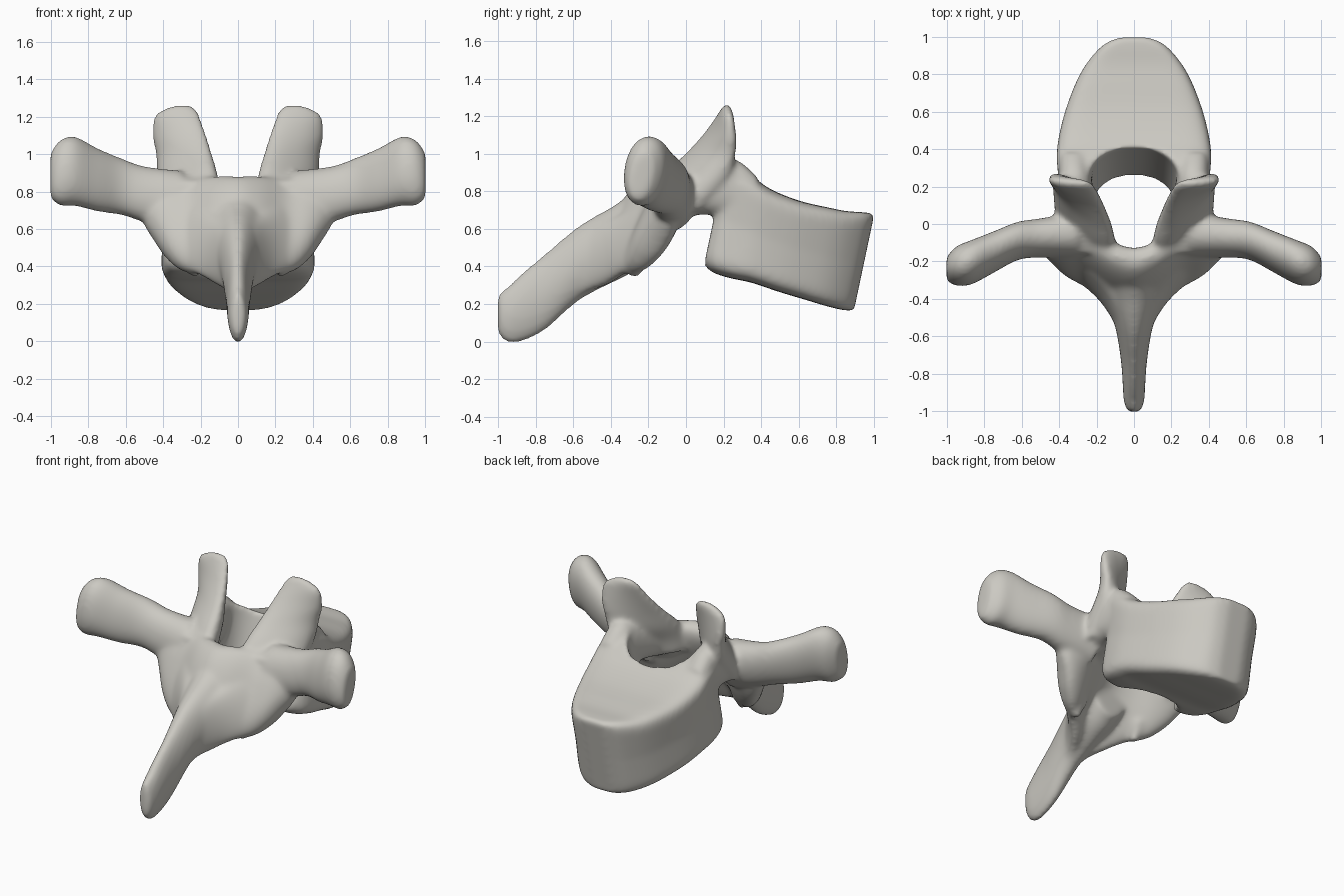
import bpy, bmesh, math
from mathutils import Vector

cube = bpy.data.objects.get("Cube")
if cube:
    bpy.data.objects.remove(cube)

bone = bpy.data.materials.new("pale_bone")
bone.use_nodes = True
colour = (0.60, 0.585, 0.54, 1)
bone.diffuse_color = colour
bone.node_tree.nodes["Principled BSDF"].inputs["Base Color"].default_value = colour


def flow(rows, steps=5):
    """Catmull-Rom interpolation of a list of number rows."""
    pts = [rows[0]] + list(rows) + [rows[-1]]
    out = []
    for a, b, c, d in zip(pts, pts[1:], pts[2:], pts[3:]):
        for k in range(steps):
            t = k / steps
            out.append([.5 * (2 * q + (r - p) * t + (2 * p - 5 * q + 4 * r - s) * t * t
                              + (3 * q - p - 3 * r + s) * t ** 3)
                        for p, q, r, s in zip(a, b, c, d)])
    return out + [list(rows[-1])]


def loft(bm, stations, power=2.0, sides=32, side=1):
    """Skin superellipse sections given as (centre, half axis u, half axis v)."""
    rings = []
    for centre, u, v in stations:
        ring = []
        for i in range(sides):
            a = math.tau * i / sides
            c, s = math.cos(a), math.sin(a)
            p = (Vector(centre) + Vector(u) * math.copysign(abs(c) ** (2 / power), c)
                 + Vector(v) * math.copysign(abs(s) ** (2 / power), s))
            ring.append(bm.verts.new((p.x * side, p.y, p.z)))
        rings.append(ring)
    faces = [bm.faces.new(rings[0]), bm.faces.new(rings[-1][::-1])]
    for a, b in zip(rings, rings[1:]):
        for i in range(sides):
            j = (i + 1) % sides
            faces.append(bm.faces.new((a[i], b[i], b[j], a[j])))
    bmesh.ops.recalc_face_normals(bm, faces=faces)


def finish(bm, name):
    mesh = bpy.data.meshes.new(name)
    bm.to_mesh(mesh)
    bm.free()
    ob = bpy.data.objects.new(name, mesh)
    bpy.context.collection.objects.link(ob)
    return ob


def bake(ob):
    """Replace the mesh with its modified result."""
    bpy.context.view_layer.update()
    graph = bpy.context.evaluated_depsgraph_get()
    mesh = bpy.data.meshes.new_from_object(ob.evaluated_get(graph))
    ob.modifiers.clear()
    ob.data = mesh


# Vertebral body: boxy sections along y, leaning with height (y, half width, bottom, top)
body_rows = [(.15, .36, .405, .92), (.2, .405, .365, .935), (.3, .425, .335, .88),
             (.4, .425, .315, .81), (.55, .392, .265, .75), (.7, .335, .22, .715),
             (.8, .28, .19, .695), (.88, .213, .17, .69), (.925, .155, .165, .685),
             (.95, .08, .165, .685)]
bm = bmesh.new()
loft(bm, [((0, y, (lo + hi) / 2), (w, 0, 0), (0, .055, (hi - lo) / 2))
          for y, w, lo, hi in flow(body_rows)], power=7, sides=48)
# Slight waist between the end plates
for v in bm.verts:
    level = (v.co.z - .66 + .25 * v.co.y) / .26
    v.co.x *= 1 - .06 * max(0, 1 - level * level)
body = finish(bm, "vertebral_body")

# Canal hollow in the rear of the body
bm = bmesh.new()
loft(bm, [((0, -.005, .2), (.22, 0, 0), (0, .22, 0)),
          ((0, .225, 1.0), (.245, 0, 0), (0, .235, 0))], 2.3)
cutter = finish(bm, "canal_cutter")
cutter.hide_render = True
cut = body.modifiers.new("canal", "BOOLEAN")
cut.operation = "DIFFERENCE"
cut.object = cutter
bake(body)
bpy.data.objects.remove(cutter)

bm = bmesh.new()
bm.from_mesh(body.data)
bpy.data.objects.remove(body)

# Spinous process (y, half width, bottom, top)
spine_rows = [(-.22, .14, .42, .81), (-.3, .15, .36, .78), (-.4, .14, .31, .715),
              (-.5, .115, .26, .66), (-.6, .09, .195, .595), (-.75, .068, .06, .47),
              (-.87, .06, 0, .37), (-.95, .054, -.008, .295), (-1.005, .034, .04, .25)]
loft(bm, [((0, y, (lo + hi) / 2), (w, 0, 0), (0, 0, (hi - lo) / 2))
          for y, w, lo, hi in flow(spine_rows)], power=1.9)

# Lamina plate spanning both sides (x, centre y, centre z, half length y, half length z, thickness)
half = [(0, -.275, .675, -.11, -.2, .085), (.12, -.25, .655, -.12, -.22, .085),
        (.26, -.18, .615, -.12, -.245, .085), (.37, -.14, .635, -.09, -.2, .09),
        (.455, -.11, .68, -.04, -.13, .07), (.5, -.1, .7, -.02, -.08, .04)]
rows = [(-r[0],) + r[1:] for r in half[:0:-1]] + half
loft(bm, [((x, y, z), (0, a, b), (0, t, -t * .45)) for x, y, z, a, b, t in flow(rows)], power=2.5)

for side in (1, -1):
    # Web flaring from the spinous process into the lamina
    web = [(.33, -.16, .6, -.09, .2, .07), (.2, -.265, .565, -.08, .215, .075),
           (.11, -.385, .49, -.04, .19, .07), (.05, -.52, .43, -.01, .17, .055),
           (.02, -.66, .34, 0, .14, .04)]
    loft(bm, [((x, y, z), (0, a, -b), (t * .8, -t * .6, 0))
              for x, y, z, a, b, t in flow(web)], side=side)
    # Pedicle joining body and arch (x, y, z, half width, half height)
    neck = [(.325, .38, .78, .07, .1), (.318, .25, .825, .088, .15),
            (.295, .07, .80, .112, .125), (.27, -.06, .775, .135, .12),
            (.25, -.16, .74, .14, .11)]
    loft(bm, [((x, y, z), (w, 0, 0), (0, 0, h)) for x, y, z, w, h in flow(neck)],
         2.4, side=side)
    # Transverse process (x, y, z, half depth, half height)
    arm = [(.3, -.06, .75, .12, .16), (.5, -.075, .785, .10, .148),
           (.62, -.09, .825, .097, .15), (.75, -.15, .862, .106, .168),
           (.87, -.205, .908, .114, .184), (.95, -.225, .90, .1, .175),
           (1.003, -.24, .885, .055, .12)]
    loft(bm, [((x, y, z), (0, d, -.02), (0, .03, h)) for x, y, z, d, h in flow(arm)],
         2.15, side=side)
    # Superior articular process (x, y, z, half width, skew, half depth)
    blade = [(.25, -.05, .7, .16, .08, .11), (.262, -.01, .8, .165, .11, .125),
             (.272, .065, .9, .162, .12, .12), (.288, .13, 1.0, .15, .10, .085),
             (.313, .178, 1.1, .146, .065, .058), (.325, .208, 1.2, .125, .025, .038),
             (.31, .216, 1.24, .09, .01, .027), (.3, .218, 1.26, .05, 0, .02)]
    loft(bm, [((x, y, z), (w, k, 0), (0, d, 0)) for x, y, z, w, k, d in flow(blade)],
         2.2, side=side)
    # Small spur under the inferior facet
    loft(bm, [((.24, -.24, .45), (.06, 0, 0), (0, .06, 0)),
              ((.23, -.275, .345), (.02, 0, 0), (0, .025, 0))], side=side)

# Fuse everything into one soft surface
vertebra = finish(bm, "vertebra")
fuse = vertebra.modifiers.new("fuse", "REMESH")
fuse.mode = "VOXEL"
fuse.voxel_size = .014
soften = vertebra.modifiers.new("soften", "SMOOTH")
soften.factor = .5
soften.iterations = 16
bake(vertebra)

mesh = vertebra.data
mesh.materials.clear()
mesh.materials.append(bone)
for p in mesh.polygons:
    p.use_smooth = True
    p.material_index = 0
mesh.update()
